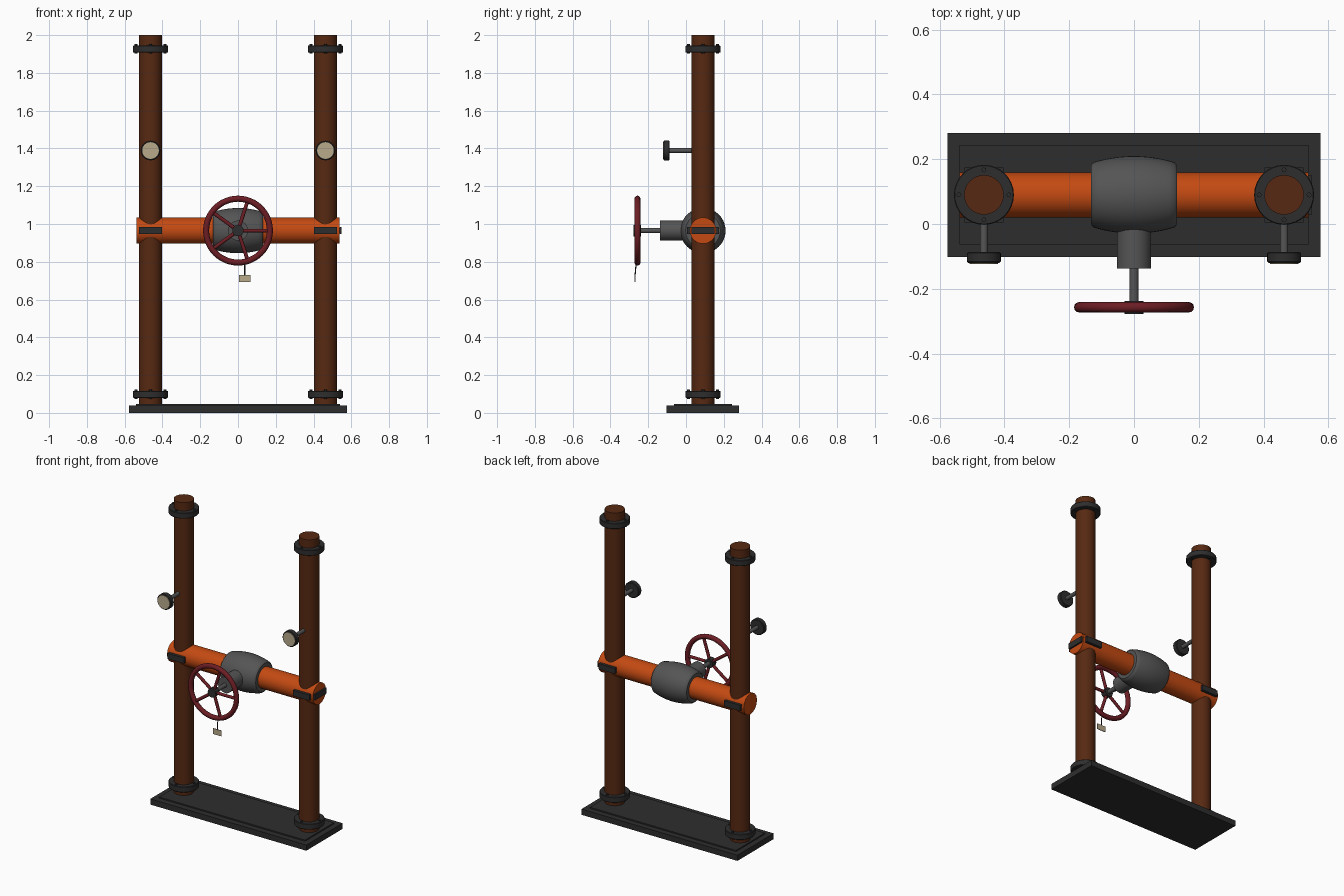
import bpy, bmesh, math
from mathutils import Vector

if "Cube" in bpy.data.objects:
    bpy.data.objects.remove(bpy.data.objects["Cube"])


def mat(name, rgb):
    m = bpy.data.materials.new(name)
    m.diffuse_color = (*rgb, 1)
    m.use_nodes = True
    m.node_tree.nodes["Principled BSDF"].inputs["Base Color"].default_value = m.diffuse_color
    return m


RUST = mat("rust brown", (0.095, 0.022, 0.006))
ORANGE = mat("orange paint", (0.55, 0.068, 0.006))
DARK = mat("dark iron", (0.027, 0.027, 0.027))
GREY = mat("cast grey", (0.09, 0.09, 0.09))
RED = mat("wheel red", (0.15, 0.013, 0.018))
CREAM = mat("cream", (0.48, 0.40, 0.26))

PY, PX, CZ = 0.09, 0.463, 0.965     # pipe y, pipe x, crossbar height
WY = -0.257                         # handwheel plane


def finish(bm, name, m, smooth=True):
    bmesh.ops.recalc_face_normals(bm, faces=bm.faces)
    me = bpy.data.meshes.new(name)
    bm.to_mesh(me)
    bm.free()
    me.materials.append(m)
    ob = bpy.data.objects.new(name, me)
    bpy.context.collection.objects.link(ob)
    if smooth:
        bpy.ops.object.select_all(action='DESELECT')
        ob.select_set(True)
        bpy.context.view_layer.objects.active = ob
        bpy.ops.object.shade_smooth_by_angle(angle=math.radians(35))
    return ob


def lathe(name, base, axis, profile, m, n=32):
    """Closed solid of revolution: profile is (distance along axis, radius)."""
    bm = bmesh.new()
    base, axis = Vector(base), Vector(axis).normalized()
    u = axis.orthogonal().normalized()
    v = axis.cross(u)
    rings = []
    for d, r in profile:
        rings.append([bm.verts.new(base + axis * d + r * (u * math.cos(2 * math.pi * i / n)
                      + v * math.sin(2 * math.pi * i / n))) for i in range(n)])
    for a, b in zip(rings, rings[1:]):
        for i in range(n):
            bm.faces.new((a[i], a[(i + 1) % n], b[(i + 1) % n], b[i]))
    bm.faces.new(rings[0])
    bm.faces.new(rings[-1])
    return finish(bm, name, m)


def rod(name, a, b, r, m, n=32):
    d = Vector(b) - Vector(a)
    return lathe(name, a, d, [(0, r), (d.length, r)], m, n)


def box(name, lo, hi, m):
    bm = bmesh.new()
    bmesh.ops.create_cube(bm, size=1)
    for v in bm.verts:
        v.co = [lo[k] if v.co[k] < 0 else hi[k] for k in range(3)]
    return finish(bm, name, m, False)


# Stepped base plate
box("base_plate", (-0.576, -0.102, 0), (0.576, 0.28, 0.038), DARK)
box("base_step", (-0.539, -0.063, 0.038), (0.539, 0.243, 0.046), DARK)

# Crossbar pipe
rod("crossbar_pipe", (-0.538, PY, CZ), (0.538, PY, CZ), 0.0695, ORANGE, 40)

for side, s in (("left", -1), ("right", 1)):
    x = s * PX
    # Upright pipe with bolted flanges
    rod(side + "_upright_pipe", (x, PY, 0.046), (x, PY, 2.0), 0.061, RUST)
    for pos, z in (("lower", 0.098), ("upper", 1.926)):
        lathe(f"{side}_{pos}_flange", (x, PY, z - 0.019), (0, 0, 1),
              [(0, 0.09), (0.003, 0.0925), (0.035, 0.0925), (0.038, 0.09)], DARK)
        for k in range(4):
            a = k * math.pi / 2
            bx, by = x + 0.077 * math.cos(a), PY + 0.077 * math.sin(a)
            rod(f"{side}_{pos}_flange_bolt_{k}", (bx, by, z - 0.024), (bx, by, z + 0.026),
                0.008, DARK, 6)
    # Clamp plates on the crossbar
    for pos, d in (("front", -1), ("back", 1)):
        y0, y1 = sorted((PY + d * 0.06, PY + d * 0.085))
        box(f"{side}_{pos}_clamp_plate", (x - 0.06, y0, CZ - 0.019), (x + 0.06, y1, CZ + 0.019), DARK)
    # Pressure gauge
    gz = 1.389
    rod(side + "_gauge_stem", (x, 0.05, gz), (x, -0.09, gz), 0.0125, GREY, 16)
    lathe(side + "_gauge_case", (x, -0.087, gz), (0, -1, 0),
          [(0, 0.048), (0.003, 0.052), (0.029, 0.052), (0.033, 0.048)], DARK)
    rod(side + "_gauge_dial", (x, -0.115, gz), (x, -0.123, gz), 0.044, CREAM)
box("end_clamp_plate", (0.525, PY - 0.06, CZ - 0.019), (0.549, PY + 0.06, CZ + 0.019), DARK)

# Barrel shaped valve body
prof = [(-0.132, 0.065), (-0.132, 0.092), (-0.124, 0.101)]
prof += [(t * 0.0155, 0.101 + 0.0185 * (1 - (t / 8) ** 2)) for t in range(-7, 8)]
prof += [(0.124, 0.101), (0.132, 0.092), (0.132, 0.065)]
lathe("valve_body", (0, PY, CZ), (1, 0, 0), prof, GREY, 40)
rod("valve_bonnet", (0, PY, CZ), (0, -0.137, CZ), 0.053, GREY)
rod("valve_stem", (0, -0.13, CZ), (0, -0.26, CZ), 0.014, GREY, 20)

# Handwheel rim, spokes and hub
bm = bmesh.new()
N, M = 48, 12
g = [[bm.verts.new(((0.169 + 0.016 * math.cos(b)) * math.cos(a), WY + 0.016 * math.sin(b),
                    CZ + (0.169 + 0.016 * math.cos(b)) * math.sin(a)))
      for b in (2 * math.pi * j / M for j in range(M))]
     for a in (2 * math.pi * i / N for i in range(N))]
for i in range(N):
    for j in range(M):
        k, l = (i + 1) % N, (j + 1) % M
        bm.faces.new((g[i][j], g[k][j], g[k][l], g[i][l]))
finish(bm, "handwheel_rim", RED)
for k in range(5):
    a = 2 * math.pi * k / 5
    c, s = math.cos(a), math.sin(a)
    rod(f"handwheel_spoke_{k}", (0.015 * c, WY, CZ + 0.015 * s),
        (0.167 * c, WY, CZ + 0.167 * s), 0.010, RED, 12)
rod("handwheel_hub", (0, -0.238, CZ), (0, -0.277, CZ), 0.030, DARK, 24)

# Hanging tag
rod("tag_wire", (0.036, -0.263, 0.80), (0.036, -0.270, 0.725), 0.003, DARK, 8)
box("tag", (0.005, -0.272, 0.692), (0.067, -0.268, 0.730), CREAM)
